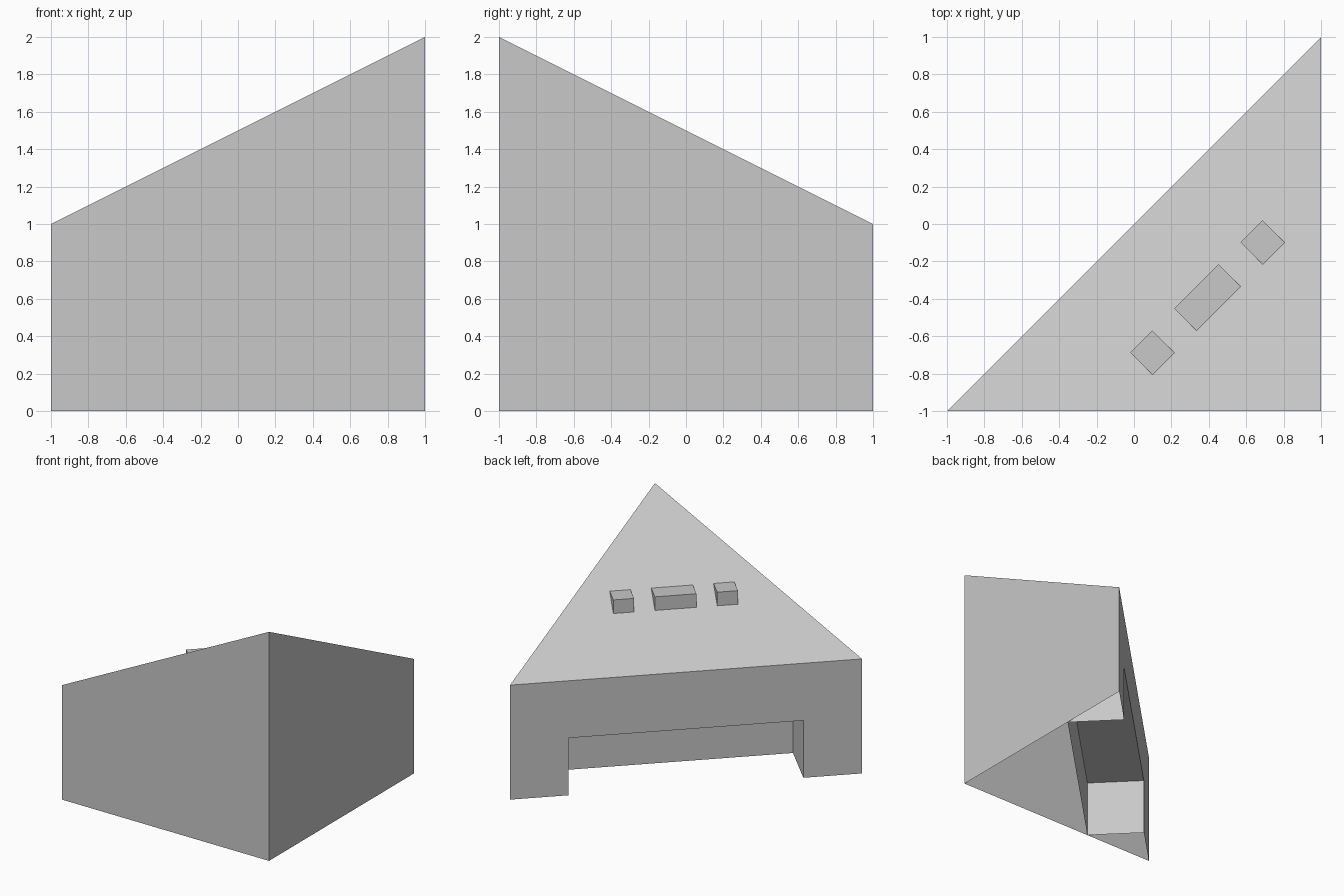
import bpy
import bmesh
import math

cube = bpy.data.objects.get("Cube")
if cube:
    bpy.data.objects.remove(cube, do_unlink=True)

# Single plain grey for everything
grey = bpy.data.materials.new("light_grey")
grey.use_nodes = True
colour = (0.58, 0.58, 0.58, 1)
grey.diffuse_color = colour
grey.node_tree.nodes["Principled BSDF"].inputs["Base Color"].default_value = colour


def add_object(name, bm):
    mesh = bpy.data.meshes.new(name)
    bm.to_mesh(mesh)
    bm.free()
    mesh.materials.append(grey)
    obj = bpy.data.objects.new(name, mesh)
    bpy.context.collection.objects.link(obj)
    return obj


def spot(along, inward, z):
    """Point measured along the diagonal face and inward from it."""
    return (along + inward, along - inward, z)


# Corner body: open-bottomed triangular shell with a sloping top
HALF, DEPTH, NOTCH_TOP = 2 / 3, 1 / 3, 0.5
bm = bmesh.new()


def vert(*p):
    return bm.verts.new(spot(*p))


end_low = [vert(s, 0, 0) for s in (-1, 1)]
end_top = [vert(s, 0, 1) for s in (-1, 1)]
corner_low, corner_top = vert(0, 1, 0), vert(0, 1, 2)
mouth_low = [vert(s * HALF, 0, 0) for s in (-1, 1)]
mouth_top = [vert(s * HALF, 0, NOTCH_TOP) for s in (-1, 1)]
inner_low = [vert(s * HALF, DEPTH, 0) for s in (-1, 1)]
inner_top = [vert(s * HALF, DEPTH, NOTCH_TOP) for s in (-1, 1)]

faces = [
    # front, right and sloping top
    (end_low[0], corner_low, corner_top, end_top[0]),
    (corner_low, end_low[1], end_top[1], corner_top),
    (end_top[0], corner_top, end_top[1]),
    # diagonal face around the notch
    (end_low[1], mouth_low[1], mouth_top[1], mouth_top[0],
     mouth_low[0], end_low[0], end_top[0], end_top[1]),
    # notch sides, back and ceiling
    (mouth_low[0], mouth_top[0], inner_top[0], inner_low[0]),
    (mouth_low[1], inner_low[1], inner_top[1], mouth_top[1]),
    (inner_low[0], inner_top[0], inner_top[1], inner_low[1]),
    (mouth_top[0], mouth_top[1], inner_top[1], inner_top[0]),
]
for f in faces:
    bm.faces.new(f)
add_object("corner_body", bm)

# Three blocks set level into the slope
SIZE, TOP = 1 / 6, 1.453
for name, along, length in (("left_button", 0.295, SIZE),
                            ("middle_button", 0, 2 * SIZE),
                            ("right_button", -0.295, SIZE)):
    bm = bmesh.new()
    bmesh.ops.create_cube(bm, size=1)
    bmesh.ops.scale(bm, vec=(length, SIZE, SIZE), verts=bm.verts)
    block = add_object(name, bm)
    block.location = spot(along, 0.393, TOP - SIZE / 2)
    block.rotation_euler.z = math.pi / 4
